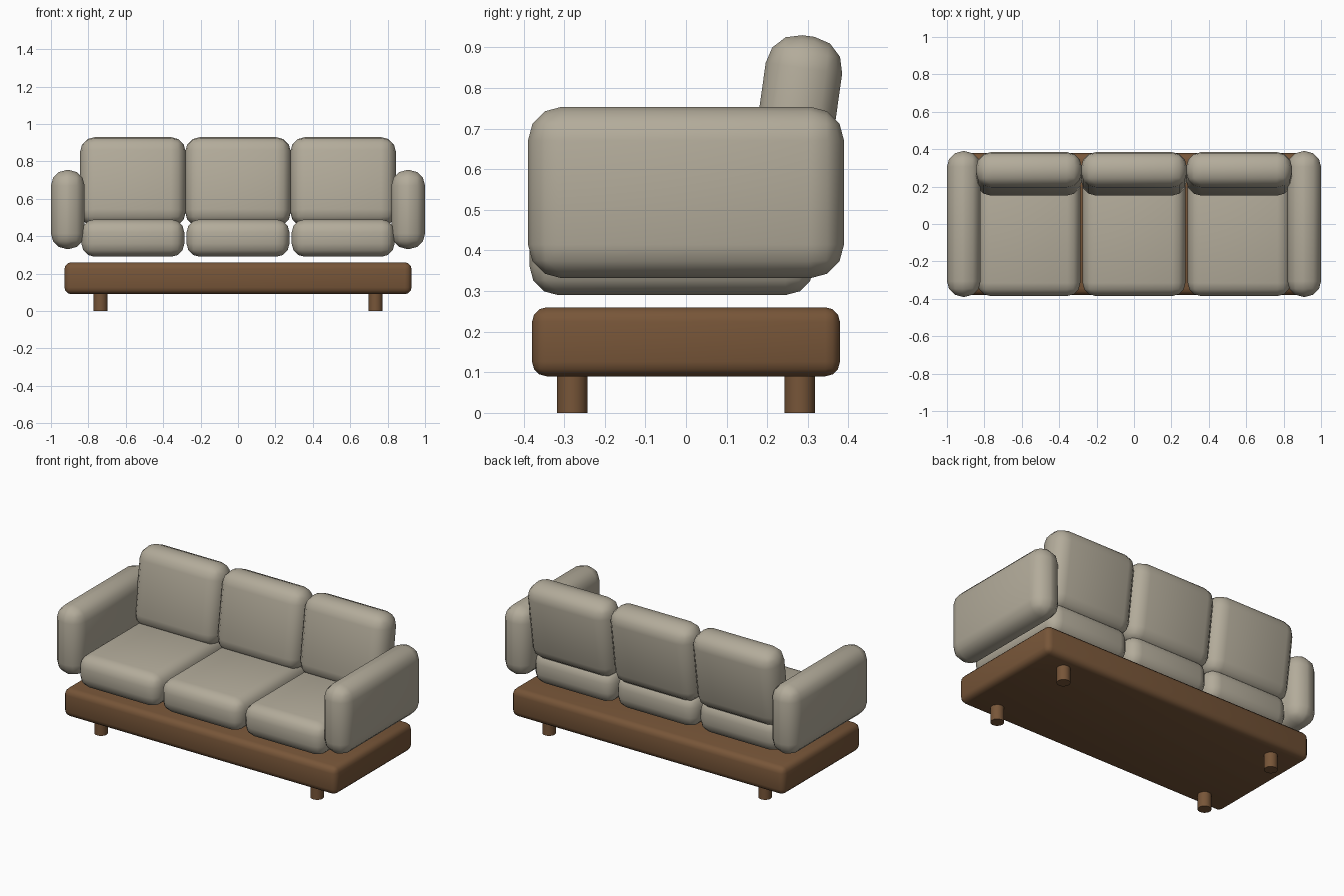
import bpy
import math

if "Cube" in bpy.data.objects:
    bpy.data.objects.remove(bpy.data.objects["Cube"])


def material(name, rgb):
    m = bpy.data.materials.new(name)
    m.diffuse_color = (*rgb, 1)
    m.use_nodes = True
    m.node_tree.nodes["Principled BSDF"].inputs["Base Color"].default_value = m.diffuse_color
    return m


fabric = material("warm grey fabric", (0.45, 0.41, 0.325))
wood = material("brown wood", (0.185, 0.092, 0.04))


def finish(obj, name, mat):
    obj.name = name
    obj.data.materials.append(mat)
    bpy.ops.object.shade_smooth_by_angle(angle=math.radians(40))


def rounded_box(name, centre, size, radius, mat, tilt=0):
    bpy.ops.mesh.primitive_cube_add(size=1, location=centre)
    obj = bpy.context.object
    obj.scale = size
    bpy.ops.object.transform_apply(location=False, rotation=False, scale=True)
    bevel = obj.modifiers.new("rounding", 'BEVEL')
    bevel.width = radius
    bevel.segments = 3
    bevel.limit_method = 'NONE'
    bpy.ops.object.modifier_apply(modifier=bevel.name)
    obj.rotation_euler.x = -math.radians(tilt)
    finish(obj, name, mat)


# Wooden platform
rounded_box("platform", (0, 0, 0.175), (1.856, 0.758, 0.17), 0.036, wood)

# Short round legs
for x in (-0.735, 0.735):
    for y in (-0.28, 0.28):
        bpy.ops.mesh.primitive_cylinder_add(vertices=16, radius=0.038, depth=0.1,
                                            location=(x, y, 0.05))
        finish(bpy.context.object, "leg", wood)

# Three seat cushions with leaning back cushions
for i in (-1, 0, 1):
    x = i * 0.562
    rounded_box("seat_cushion", (x, -0.035, 0.39), (0.55, 0.7, 0.2), 0.07, fabric)
    rounded_box("back_cushion", (x, 0.268, 0.69), (0.565, 0.19, 0.48), 0.08, fabric, tilt=8)

# Padded arms
for side in (-1, 1):
    rounded_box("arm", (side * 0.91, 0, 0.5425), (0.18, 0.778, 0.422), 0.083, fabric)
